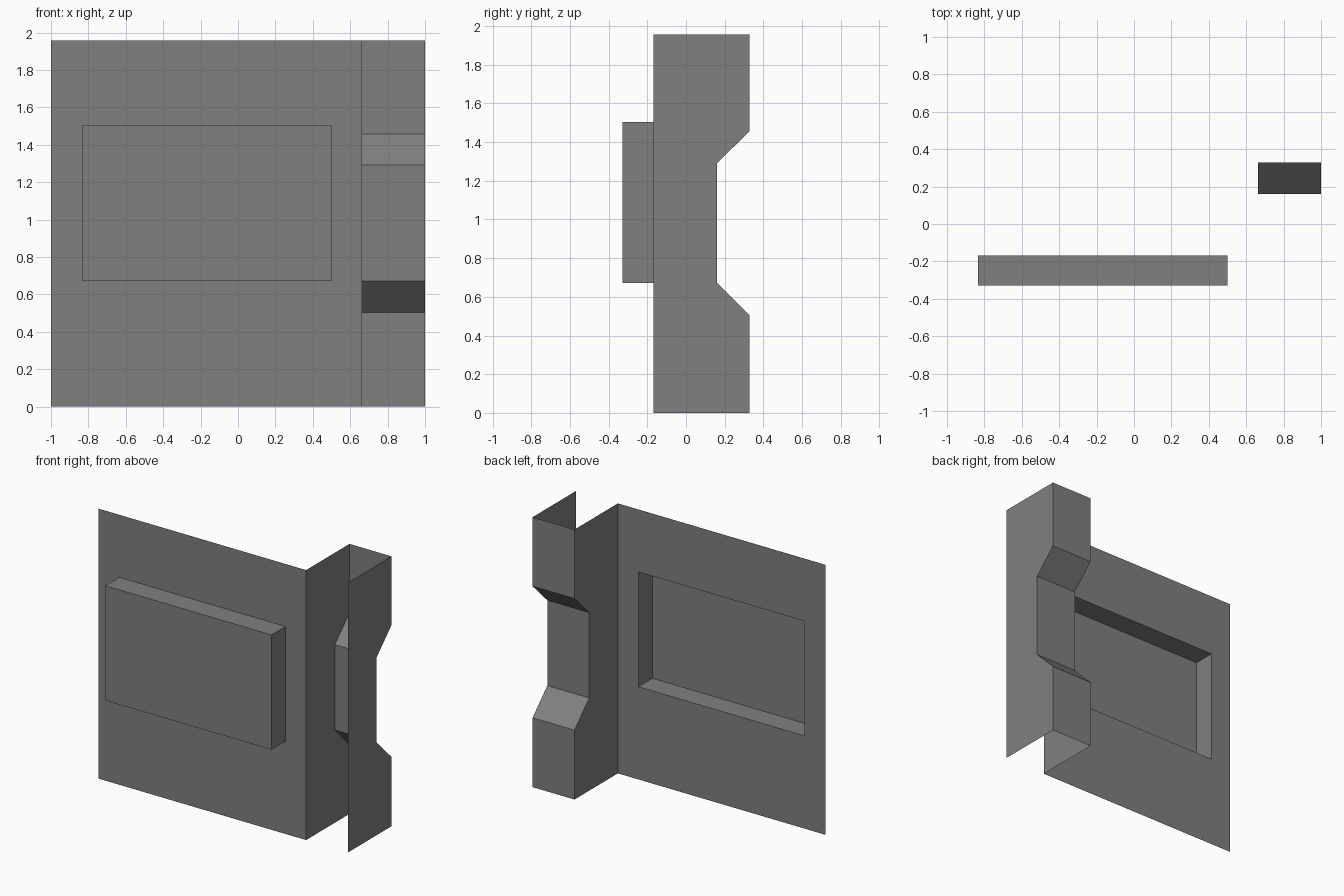
import bpy, bmesh

if "Cube" in bpy.data.objects:
    bpy.data.objects.remove(bpy.data.objects["Cube"])

H = 1.957                       # full height
Y_PANEL, Y_BOX = -0.168, -0.328  # panel plane, raised box face
Y_BACK, Y_NOTCH = 0.329, 0.161   # channel back, notch floor
X_WALL = 0.664                  # panel edge / inner channel wall

grey = bpy.data.materials.new("mid_grey")
grey.diffuse_color = (0.216, 0.216, 0.216, 1)
grey.use_nodes = True
grey.node_tree.nodes["Principled BSDF"].inputs["Base Color"].default_value = grey.diffuse_color


def make(name, bm):
    mesh = bpy.data.meshes.new(name)
    bm.to_mesh(mesh)
    bm.free()
    mesh.materials.append(grey)
    obj = bpy.data.objects.new(name, mesh)
    bpy.context.collection.objects.link(obj)
    return obj


# Front panel: 3 x 3 sheet whose middle cell is pushed forward (open behind)
bm = bmesh.new()
xs, zs = (-1, -0.834, 0.499, X_WALL), (0, 0.672, 1.504, H)
v = [[bm.verts.new((x, Y_PANEL, z)) for z in zs] for x in xs]
cells = {(i, j): bm.faces.new((v[i][j], v[i+1][j], v[i+1][j+1], v[i][j+1]))
         for i in range(3) for j in range(3)}
ext = bmesh.ops.extrude_discrete_faces(bm, faces=[cells[1, 1]])
raised = ext["faces"][0]
bmesh.ops.translate(bm, verts=raised.verts, vec=(0, Y_BOX - Y_PANEL, 0))
bmesh.ops.remove_doubles(bm, verts=bm.verts, dist=1e-5)
bm.normal_update()
make("panel_with_raised_box", bm)

# Channel: notched side profile swept across x, left open at front and ends
profile = [(Y_PANEL, 0), (Y_BACK, 0), (Y_BACK, 0.503), (Y_NOTCH, 0.672),
           (Y_NOTCH, 1.291), (Y_BACK, 1.457), (Y_BACK, H), (Y_PANEL, H)]
bm = bmesh.new()
left, right = ([bm.verts.new((x, y, z)) for y, z in profile] for x in (X_WALL, 1))
bm.faces.new(left[::-1])
bm.faces.new(right)
for k in range(1, 6):
    bm.faces.new((left[k], left[k+1], right[k+1], right[k]))
bm.normal_update()
make("notched_channel", bm)
